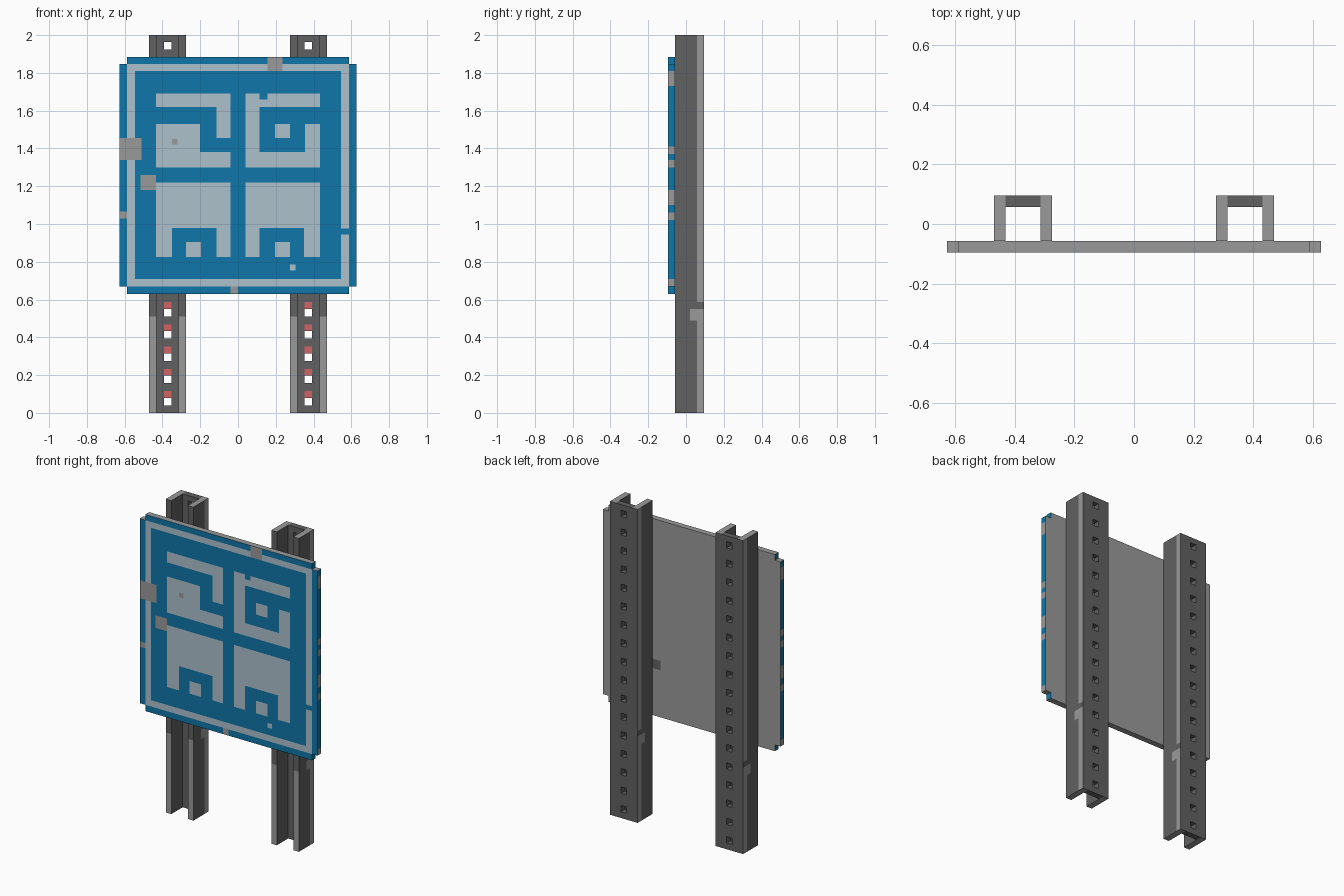
import bpy, bmesh

if "Cube" in bpy.data.objects:
    bpy.data.objects.remove(bpy.data.objects["Cube"])


def material(name, rgb):
    m = bpy.data.materials.new(name)
    lin = [((c / 255 + 0.055) / 1.055) ** 2.4 for c in rgb]
    m.diffuse_color = (*lin, 1)
    m.use_nodes = True
    m.node_tree.nodes["Principled BSDF"].inputs["Base Color"].default_value = m.diffuse_color
    return m


MATS = [material("light_grey", (154, 154, 154)), material("dark_grey", (97, 97, 97)),
        material("blue", (15, 118, 168)), material("pale_blue_grey", (173, 193, 204)),
        material("salmon_red", (210, 100, 100))]
LIGHT, DARK, BLUE, PALE, RED = range(5)


def slab(bm, xs, zs, y0, y1, colour, keep=lambda x, z: True):
    """Slab made of cells; colour(side, x, z) gives the material, None skips a face."""
    xs, zs = (sorted({round(v, 4) for v in vals}) for vals in (xs, zs))
    nx, nz = len(xs) - 1, len(zs) - 1

    def mid(i, j):
        return (xs[i] + xs[i + 1]) / 2, (zs[j] + zs[j + 1]) / 2

    def solid(i, j):
        return 0 <= i < nx and 0 <= j < nz and keep(*mid(i, j))

    for i in range(nx):
        for j in range(nz):
            if not solid(i, j):
                continue
            a, b, c, d = xs[i], xs[i + 1], zs[j], zs[j + 1]
            sides = {"front": [(a, y0, c), (b, y0, c), (b, y0, d), (a, y0, d)],
                     "back": [(a, y1, c), (a, y1, d), (b, y1, d), (b, y1, c)]}
            if not solid(i - 1, j):
                sides["left"] = [(a, y0, c), (a, y0, d), (a, y1, d), (a, y1, c)]
            if not solid(i + 1, j):
                sides["right"] = [(b, y0, c), (b, y1, c), (b, y1, d), (b, y0, d)]
            if not solid(i, j - 1):
                sides["bottom"] = [(a, y0, c), (a, y1, c), (b, y1, c), (b, y0, c)]
            if not solid(i, j + 1):
                sides["top"] = [(a, y0, d), (b, y0, d), (b, y1, d), (a, y1, d)]
            for side, pts in sides.items():
                m = colour(side, *mid(i, j))
                if m is not None:
                    bm.faces.new([bm.verts.new(p) for p in pts]).material_index = m


def finish(bm, name):
    bmesh.ops.remove_doubles(bm, verts=bm.verts, dist=1e-4)
    bmesh.ops.recalc_face_normals(bm, faces=bm.faces)
    me = bpy.data.meshes.new(name)
    bm.to_mesh(me)
    bm.free()
    for m in MATS:
        me.materials.append(m)
    ob = bpy.data.objects.new(name, me)
    bpy.context.collection.objects.link(ob)


# Panel front: painted rectangles (x0, x1, z0, z1, colour), later ones on top
PAINT = [
    (-.588, .588, .67, 1.848, PALE), (-.546, .546, .71, 1.81, BLUE),      # border line
    (.546, .588, .945, .975, BLUE),
    (-.435, -.04, 1.62, 1.69, PALE), (-.115, -.04, 1.455, 1.69, PALE),    # upper left
    (-.435, -.2, 1.3, 1.53, PALE), (-.435, -.04, 1.3, 1.38, PALE),
    (.04, .435, 1.62, 1.69, PALE), (.04, .115, 1.3, 1.69, PALE),          # upper right
    (.04, .435, 1.3, 1.38, PALE), (.355, .435, 1.3, 1.53, PALE),
    (.195, .275, 1.455, 1.53, PALE), (.115, .155, 1.66, 1.69, BLUE),
]
for s in (-1, 1):                                                         # lower pair
    for a, b, c, d, col in ((.04, .435, .825, 1.22, PALE), (.115, .35, .825, .98, BLUE),
                            (.195, .275, .825, .905, PALE)):
        PAINT.append((min(s * a, s * b), max(s * a, s * b), c, d, col))
PAINT += [                                                                # worn patches
    (.155, .235, 1.81, 1.885, LIGHT), (-.627, -.51, 1.34, 1.455, LIGHT),
    (-.515, -.435, 1.18, 1.26, LIGHT), (-.627, -.588, 1.03, 1.065, LIGHT),
    (-.04, 0, .63, .67, LIGHT), (-.35, -.32, 1.42, 1.45, LIGHT),
    (.275, .305, .755, .785, PALE),
]
EDGE_WEAR = [(1.73, 1.81), (1.37, 1.41), (1.3, 1.34), (1.1, 1.18), (1.02, 1.06), (.67, .71)]
BACK_SPOT = (.22, .29, .93, .99)


def panel_colour(side, x, z):
    if side == "front":
        col = BLUE
        for a, b, c, d, m in PAINT:
            if a < x < b and c < z < d:
                col = m
        return col
    if side in ("left", "right"):
        return LIGHT if any(a < z < b for a, b in EDGE_WEAR) else BLUE
    a, b, c, d = BACK_SPOT
    return DARK if side == "back" and a < x < b and c < z < d else LIGHT


bm = bmesh.new()
px = [-.627, -.588, .588, .627, *BACK_SPOT[:2]] + [v for p in PAINT for v in p[:2]]
pz = [.63, .67, 1.848, 1.885, *BACK_SPOT[2:]] + [v for p in PAINT for v in p[2:4]]
pz += [v for e in EDGE_WEAR for v in e]
slab(bm, px, pz, -.095, -.057, panel_colour,
     lambda x, z: abs(x) < .588 or .67 < z < 1.848)                       # notched corners
finish(bm, "sign_panel")

# Posts: U channels with a row of square holes in the back wall
HOLES = [.06 + .1177 * k for k in range(17)]
H, HALF, INNER = .02, .0975, .0585
POST_Z = [0, 2, .49] + [h + o for h in HOLES for o in (-H, H, H + .035)]
POST_Z = [z for z in POST_Z if z <= 2]


def make_post(name, cx):
    bm = bmesh.new()

    def wall_colour(side, x, z):
        dx = abs(x - cx)
        if side == "front":
            if dx > INNER:
                return None
            for k, h in enumerate(HOLES[:16]):
                if dx < H and h + H < z < h + H + .035:
                    return RED if k < 10 else BLUE
            return DARK
        if side == "back" or dx < INNER:
            return DARK
        if side in ("left", "right"):
            return DARK if .55 < z < .587 else LIGHT
        return LIGHT

    slab(bm, [cx + o for o in (-HALF, -INNER, -H, H, INNER, HALF)], POST_Z, .057, .095,
         wall_colour, lambda x, z: abs(x - cx) > H or all(abs(z - h) > H for h in HOLES))

    for s in (-1, 1):
        outer = "right" if s > 0 else "left"

        # each flange is split in depth for its painted mark
        def tip_colour(side, x, z):
            if side == "back":
                return None
            if side == "front":
                return LIGHT if z < .511 else DARK
            return LIGHT if side in ("top", "bottom") else DARK

        def root_colour(side, x, z):
            if side in ("front", "back"):
                return None
            if side == outer:
                return LIGHT if .49 < z < .551 else DARK
            return LIGHT if side in ("top", "bottom") else DARK

        fx = [cx + s * INNER, cx + s * HALF]
        slab(bm, fx, POST_Z, -.057, .02, tip_colour)
        slab(bm, fx, POST_Z, .02, .057, root_colour)
    finish(bm, name)


make_post("left_post", -.3725)
make_post("right_post", .3725)
